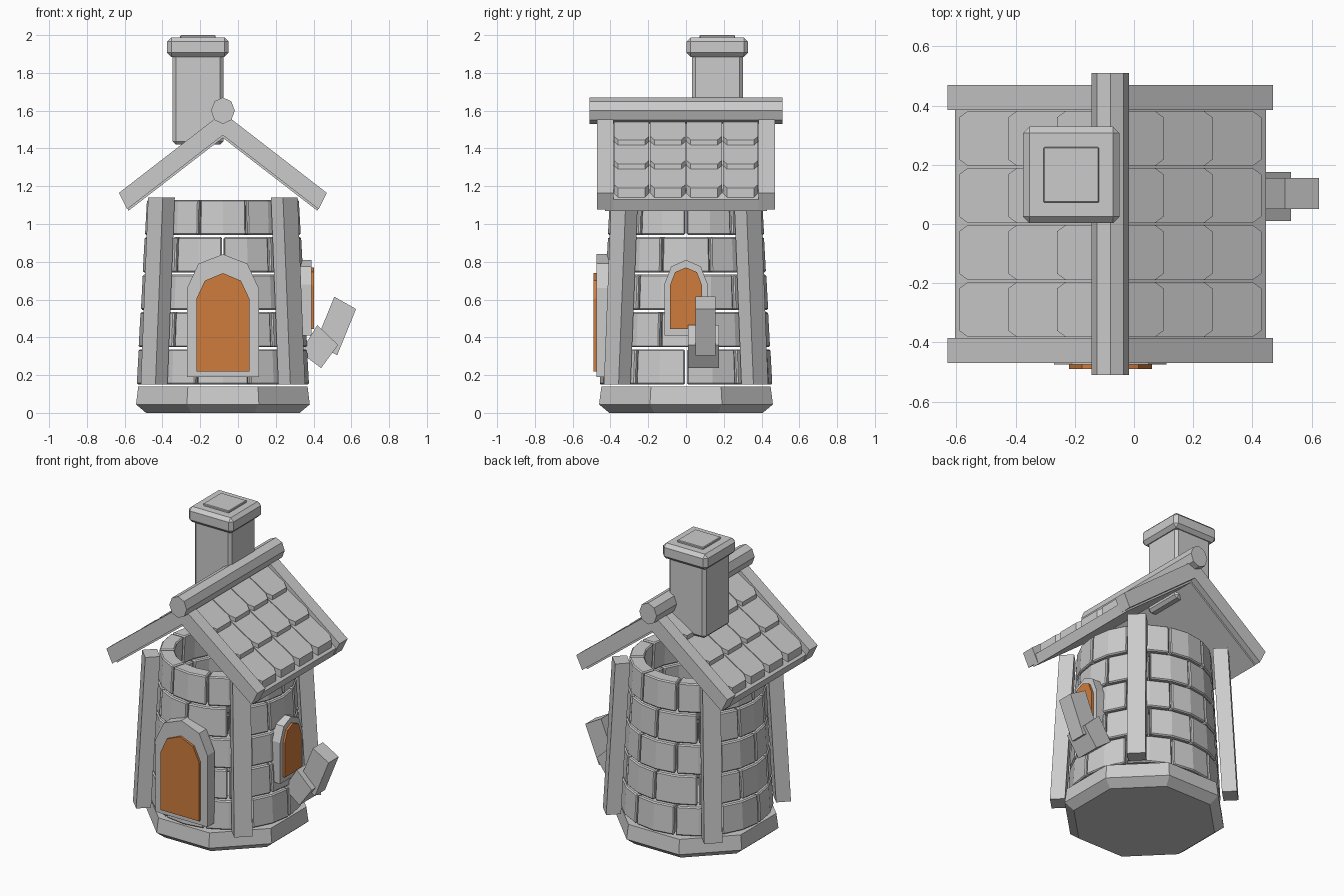
import bpy, bmesh, math
from mathutils import Vector

if "Cube" in bpy.data.objects:
    bpy.data.objects.remove(bpy.data.objects["Cube"])

CX = -0.08  # tower axis


def material(name, rgb):
    m = bpy.data.materials.new(name)
    m.diffuse_color = (*rgb, 1)
    m.use_nodes = True
    m.node_tree.nodes["Principled BSDF"].inputs["Base Color"].default_value = m.diffuse_color
    return m


STONE = material("grey_stone", (0.60, 0.60, 0.60))
WOOD = material("orange_wood", (0.62, 0.20, 0.045))


def finish(name, bm, mat=STONE, bevel=0):
    bmesh.ops.recalc_face_normals(bm, faces=bm.faces)
    me = bpy.data.meshes.new(name)
    bm.to_mesh(me)
    bm.free()
    me.materials.append(mat)
    ob = bpy.data.objects.new(name, me)
    bpy.context.collection.objects.link(ob)
    if bevel:
        mod = ob.modifiers.new("bevel", 'BEVEL')
        mod.width = bevel
        mod.segments = 1
        mod.limit_method = 'ANGLE'
        mod.angle_limit = math.radians(35)
    return ob


def loft(bm, loops):
    """Closed solid through equal-length loops of points."""
    rings = [[bm.verts.new(p) for p in lp] for lp in loops]
    n = len(rings[0])
    for a, b in zip(rings, rings[1:]):
        for i in range(n):
            j = (i + 1) % n
            bm.faces.new((a[i], a[j], b[j], b[i]))
    bm.faces.new(rings[0][::-1])
    bm.faces.new(rings[-1])


def prism_y(bm, pts, y0, y1):
    loft(bm, [[(x, y, z) for x, z in pts] for y in (y0, y1)])


def prism_x(bm, pts, x0, x1):
    loft(bm, [[(x, y, z) for y, z in pts] for x in (x0, x1)])


def square(cx, cy, h, z):
    return [(cx + a * h, cy + b * h, z) for a, b in ((-1, -1), (1, -1), (1, 1), (-1, 1))]


# octagonal plinth with a chamfered foot
bm = bmesh.new()
loft(bm, [[(CX + r * math.cos(math.pi / 8 + k * math.pi / 4),
            r * math.sin(math.pi / 8 + k * math.pi / 4), z) for k in range(8)]
          for r, z in ((0.44, 0), (0.498, 0.045), (0.485, 0.14))])
finish("plinth", bm)


# hollow tapering wall of staggered bricks
def wall_radius(z):
    return 0.457 - 0.055 * (z - 0.15)


bm = bmesh.new()
ROWS, COUNT, PITCH = 5, 10, 0.198
for row in range(ROWS):
    z0 = 0.15 + row * PITCH
    z1 = z0 + PITCH - 0.012
    step = 2 * math.pi / COUNT
    for k in range(COUNT):
        start = (k + 0.5 * (row % 2)) * step
        angles = [start + 0.012, start + step / 2, start + step - 0.012]
        loops = []
        for z in (z0, z1):
            r = wall_radius(z)
            loops.append([(CX + r * math.cos(a), r * math.sin(a), z) for a in angles] +
                         [(CX + (r - 0.09) * math.cos(a), (r - 0.09) * math.sin(a), z)
                          for a in reversed(angles)])
        loft(bm, loops)
finish("brick_wall", bm, bevel=0.007)

# four leaning corner posts
bm = bmesh.new()
for k in range(4):
    a = math.pi / 4 + k * math.pi / 2
    out = Vector((math.cos(a), math.sin(a), 0))
    side = Vector((-out.y, out.x, 0))
    loft(bm, [[Vector((CX, 0, z)) + out * (r + u * 0.045) + side * v * 0.055
               for u, v in ((-1, -1), (1, -1), (1, 1), (-1, 1))]
              for r, z in ((0.515, 0.15), (0.46, 1.14))])
finish("corner_posts", bm)


# arched frames with wooden panels
def arch(c, w, z0, zs, zm, zt, k=0.68):
    return [(c - w, z0), (c + w, z0), (c + w, zs), (c + w * k, zm),
            (c, zt), (c - w * k, zm), (c - w, zs)]


bm = bmesh.new()
prism_y(bm, arch(CX, 0.19, 0.19, 0.66, 0.79, 0.84), -0.475, -0.40)
finish("door_frame", bm)
bm = bmesh.new()
prism_y(bm, arch(CX, 0.14, 0.22, 0.605, 0.70, 0.74), -0.49, -0.46)
finish("door_panel", bm, WOOD)
bm = bmesh.new()
prism_x(bm, arch(0, 0.115, 0.41, 0.68, 0.775, 0.81), 0.32, 0.388)
finish("window_frame", bm)
bm = bmesh.new()
prism_x(bm, arch(0, 0.085, 0.445, 0.675, 0.745, 0.77), 0.37, 0.402)
finish("window_panel", bm, WOOD)

# bent chute on the right wall
bm = bmesh.new()
prism_y(bm, [(0.42, 0.465), (0.53, 0.36), (0.44, 0.237), (0.33, 0.32)], 0.01, 0.175)
finish("chute_base", bm)
bm = bmesh.new()
prism_y(bm, [(0.51, 0.615), (0.625, 0.55), (0.525, 0.305), (0.41, 0.37)], 0.05, 0.155)
finish("chute_spout", bm)

# roof: gable boards, deck and overlapping tiles, both slopes
SLOPE = 0.773
boards, deck, tiles = bmesh.new(), bmesh.new(), bmesh.new()
for s in (-1, 1):
    for y0, y1 in ((-0.47, -0.385), (0.385, 0.47)):
        prism_y(boards, [(CX + s * x, z) for x, z in
                         ((0, 1.59), (0.55, 1.165), (0.507, 1.078), (0, 1.47))], y0, y1)
    prism_y(deck, [(CX + s * x, z) for x, z in
                   ((0, 1.535), (0.525, 1.129), (0.50, 1.07), (0, 1.456))], -0.43, 0.43)
    for row, low in enumerate((0.18, 0.345, 0.51)):
        top = max(low - 0.21, 0)
        for col in range(4):
            y0 = -0.385 + col * 0.1925 + 0.003
            y1 = y0 + 0.1865
            # outline on the slope with clipped lower corners
            outline = [(top, y0), (low - 0.03, y0), (low, y0 + 0.022),
                       (low, y1 - 0.022), (low - 0.03, y1), (top, y1)]
            loops = []
            for lift in (-0.06, -0.005):
                loops.append([(CX + s * x, y, 1.59 - SLOPE * x + lift
                               - 0.035 * (low - x) / 0.21) for x, y in outline])
            loft(tiles, loops)
finish("gable_boards", boards)
finish("roof_deck", deck)
finish("roof_tiles", tiles)

# ridge pole
bm = bmesh.new()
prism_y(bm, [(CX + 0.063 * math.cos(k * math.pi / 4), 1.60 + 0.07 * math.sin(k * math.pi / 4))
             for k in range(8)], -0.51, 0.51)
finish("ridge_pole", bm)

# chimney shaft, cap and top plate
X, Y = -0.212, 0.166
bm = bmesh.new()
loft(bm, [square(X, Y, 0.135, 1.42), square(X, Y, 0.135, 1.91)])
finish("chimney_shaft", bm, bevel=0.018)
bm = bmesh.new()
loft(bm, [square(X, Y, 0.163, 1.885), square(X, Y, 0.163, 1.987)])
finish("chimney_cap", bm, bevel=0.022)
bm = bmesh.new()
loft(bm, [square(X, Y, 0.094, 1.97), square(X, Y, 0.094, 2.0)])
finish("chimney_plate", bm, bevel=0.004)
